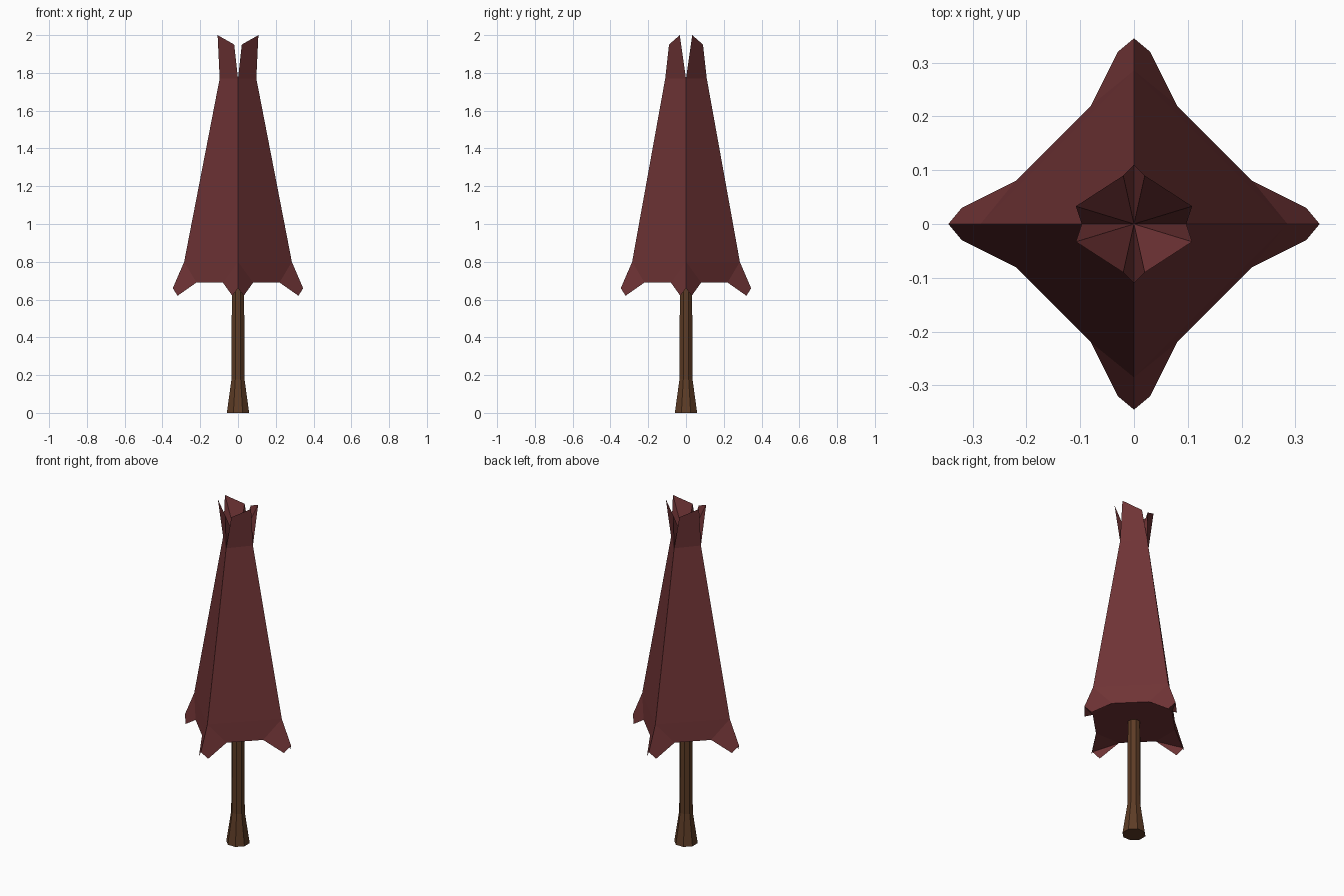
import bpy, bmesh, math

if "Cube" in bpy.data.objects:
    bpy.data.objects.remove(bpy.data.objects["Cube"], do_unlink=True)


def make_material(name, color):
    mat = bpy.data.materials.new(name)
    mat.use_nodes = True
    mat.diffuse_color = color
    mat.node_tree.nodes["Principled BSDF"].inputs["Base Color"].default_value = color
    return mat


def make_object(name, bm, mat):
    bmesh.ops.remove_doubles(bm, verts=bm.verts, dist=0.0005)
    bmesh.ops.recalc_face_normals(bm, faces=bm.faces)
    mesh = bpy.data.meshes.new(name)
    bm.to_mesh(mesh)
    bm.free()
    mesh.materials.append(mat)
    obj = bpy.data.objects.new(name, mesh)
    bpy.context.collection.objects.link(obj)
    return obj


red = make_material("dark_red", (0.16, 0.034, 0.036, 1))
brown = make_material("bark_brown", (0.11, 0.045, 0.019, 1))

# Foliage: one quarter, named points
P = {
    "tip_x": (.345, 0, .66), "barb_x": (.32, .03, .62), "hem_x": (.22, .08, .69),
    "hem_y": (.08, .22, .69), "barb_y": (.03, .32, .62), "tip_y": (0, .345, .66),
    "bend_x": (.285, 0, .8), "bend_y": (0, .285, .8),
    "neck_x": (.097, 0, 1.77), "neck_y": (0, .11, 1.77),
    "flap_x": (.108, .033, 2), "flap_y": (.02, .09, 1.95),
    "under_x": (.22, 0, .69), "under_y": (0, .22, .69),
    "under": (0, 0, .69), "hollow": (0, 0, 1.75),
}
FACES = [
    # outer panel
    "tip_x barb_x hem_x bend_x", "tip_y bend_y hem_y barb_y",
    "bend_x hem_x hem_y bend_y", "bend_x bend_y neck_y neck_x",
    # top flap, outside and inside
    "neck_x neck_y flap_y flap_x",
    "neck_x flap_x hollow", "flap_x flap_y hollow", "flap_y neck_y hollow",
    # underside
    "tip_x hem_x barb_x", "tip_y barb_y hem_y",
    "tip_x under_x hem_x", "tip_y hem_y under_y",
    "under under_y hem_y hem_x under_x",
]
bm = bmesh.new()
for sx in (1, -1):
    for sy in (1, -1):
        v = {k: bm.verts.new((x * sx, y * sy, z)) for k, (x, y, z) in P.items()}
        for f in FACES:
            bm.faces.new([v[k] for k in f.split()])
make_object("foliage", bm, red)

# Trunk: octagonal stem with flared foot
SIDES = 8
bm = bmesh.new()
rings = []
for r, z in ((.064, 0), (.037, .18), (.036, .5), (.034, .7)):
    angles = [math.tau * (i + .5) / SIDES for i in range(SIDES)]
    rings.append([bm.verts.new((r * math.cos(a), r * math.sin(a), z)) for a in angles])
for low, high in zip(rings, rings[1:]):
    for i in range(SIDES):
        j = (i + 1) % SIDES
        bm.faces.new((low[i], low[j], high[j], high[i]))
bm.faces.new(rings[0][::-1])
bm.faces.new(rings[-1])
make_object("trunk", bm, brown)
